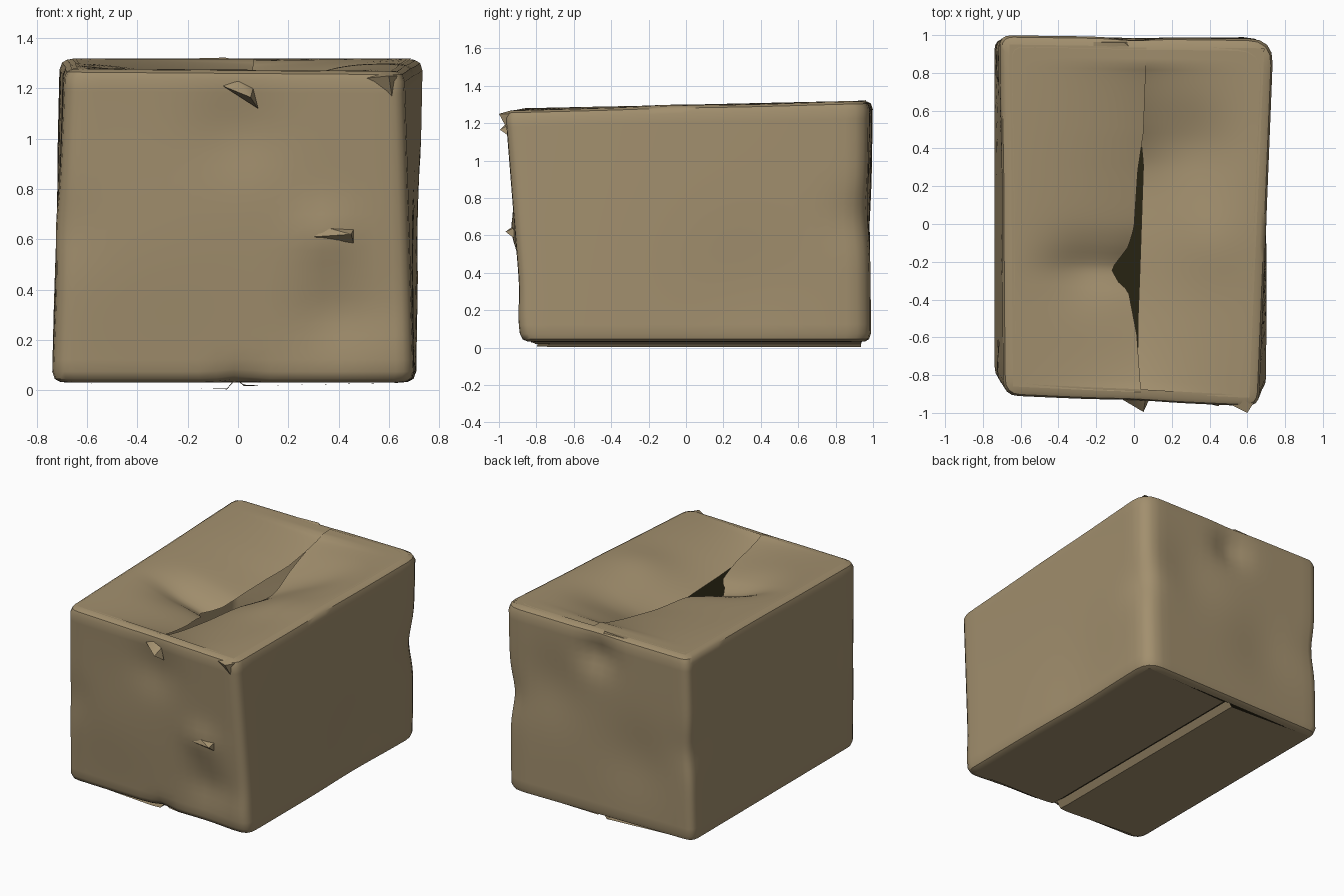
import bpy
import bmesh
import math
from mathutils import Vector

cube = bpy.data.objects.get("Cube")
if cube:
    bpy.data.objects.remove(cube, do_unlink=True)


def material(name, rgb):
    m = bpy.data.materials.new(name)
    m.use_nodes = True
    m.diffuse_color = (*rgb, 1)
    bsdf = m.node_tree.nodes["Principled BSDF"]
    bsdf.inputs["Base Color"].default_value = (*rgb, 1)
    bsdf.inputs["Roughness"].default_value = 0.9
    return m


CARDBOARD = material("cardboard", (0.36, 0.275, 0.155))
DARK = material("dark inside", (0.02, 0.017, 0.006))

# Box corners in the order front left, front right, back right, back left
BOTTOM = [Vector(p) for p in ((-.74, -.83, .03), (.70, -.87, .03), (.71, .99, .03), (-.74, .98, .03))]
TOP = [Vector(p) for p in ((-.69, -.91, 1.28), (.66, -.97, 1.27), (.74, .98, 1.32), (-.71, 1.0, 1.32))]
RADII = (.08, .07, .13, .06)

# Crumples: centre, push, radius
DENTS = [(Vector(c), Vector(d), r) for c, d, r in (
    ((.0, -.97, 1.02), (0, .03, 0), .17),
    ((-.35, -.93, .55), (0, -.015, 0), .35),
    ((.35, -.93, .62), (0, -.03, 0), .11),
    ((.38, -.9, .3), (0, .03, 0), .14),
    ((.6, -.9, .12), (0, -.02, 0), .15),
    ((.0, 1, 1.15), (0, -.05, 0), .12),
    ((.35, 1, .85), (0, -.025, 0), .25),
    ((-.3, 1, .5), (0, -.02, 0), .25),
    ((-.74, -.85, .65), (-.01, .02, 0), .15),
    ((.73, .95, .7), (-.025, -.02, 0), .15),
    ((-.73, .98, .65), (.02, -.01, 0), .15),
    ((.72, .3, .3), (-.02, 0, 0), .35),
    ((-.73, .2, .9), (.012, 0, 0), .35),
    ((-.3, -.25, 1.2), (0, 0, -.03), .18),
    ((.4, -.1, 1.25), (0, 0, .02), .2),
    ((.35, .45, 1.2), (0, 0, -.03), .2),
    ((0, -.88, .02), (0, .03, .02), .07),
)]


def crumple(p):
    shift = Vector((0, 0, 0))
    for centre, push, radius in DENTS:
        shift += push * math.exp(-((p - centre).length / radius) ** 2)
    return p + shift


def mix(table, y):
    # Linear lookup in a short list of (y, value) pairs
    for (a, va), (b, vb) in zip(table, table[1:]):
        if y <= b:
            return va + (vb - va) * max(0, (y - a) / (b - a))
    return table[-1][1]


def make_object(name, bm, mat):
    mesh = bpy.data.meshes.new(name)
    bm.to_mesh(mesh)
    bm.free()
    mesh.materials.append(mat)
    ob = bpy.data.objects.new(name, mesh)
    bpy.context.collection.objects.link(ob)
    PARTS.append(ob)
    return ob


PARTS = []


def panel(name, point, nu, nv, mat, flip=False):
    # Grid surface from a function of u and v
    bm = bmesh.new()
    rows = [[bm.verts.new(point(i / nu, j / nv)) for i in range(nu + 1)] for j in range(nv + 1)]
    for a, b in zip(rows, rows[1:]):
        for i in range(nu):
            quad = [a[i], a[i + 1], b[i + 1], b[i]]
            bm.faces.new(quad[::-1] if flip else quad)
    return make_object(name, bm, mat)


def corners_at(t, inset):
    out = []
    for k in range(4):
        p = BOTTOM[k].lerp(TOP[k], t)
        p.x -= math.copysign(inset, p.x)
        p.y -= math.copysign(inset, p.y)
        out.append(p)
    return out


def ring(t, inset):
    # Rounded rectangle through the four corners
    cs = corners_at(t, inset)
    arcs = []
    for k, c in enumerate(cs):
        r = RADII[k]
        a = c + (cs[k - 1] - c).normalized() * r
        b = c + (cs[(k + 1) % 4] - c).normalized() * r
        arcs.append([a.lerp(c, s / 4).lerp(c.lerp(b, s / 4), s / 4) for s in range(5)])
    pts = []
    for k, arc in enumerate(arcs):
        pts += arc
        nxt = arcs[(k + 1) % 4][0]
        pts += [arc[-1].lerp(nxt, s / 18) for s in range(1, 18)]
    return [crumple(p) for p in pts]


# Four walls with softened rims
levels = [(0, .06), (.003, .03), (.012, .01), (.035, 0)]
levels += [(.035 + .93 * i / 24, 0) for i in range(1, 25)]
levels += [(.988, .01), (.997, .03), (1, .065)]
bm = bmesh.new()
rings = [[bm.verts.new(p) for p in ring(t, inset)] for t, inset in levels]
for a, b in zip(rings, rings[1:]):
    for i in range(len(a)):
        j = (i + 1) % len(a)
        bm.faces.new((a[i], a[j], b[j], b[i]))
make_object("box_walls", bm, CARDBOARD)

# Top flaps sag towards a torn seam
LEFT_SEAM = [(-.9, .04), (-.56, .015), (-.33, -.03), (-.29, -.08), (-.22, -.12), (-.1, -.03),
             (0, .0), (.3, .02), (.5, .05), (.9, .065)]
RIGHT_SEAM = [(-.9, .02), (-.56, .02), (-.3, .03), (.3, .05), (.5, .03), (.9, .04)]


def flap_point(t, side, seam, sag):
    fl, fr, br, bl = corners_at(t, .05)

    def point(u, v):
        edge = fl.lerp(bl, v) if side < 0 else fr.lerp(br, v)
        far = fr.lerp(br, v) if side < 0 else fl.lerp(bl, v)
        x = edge.x + (seam(edge.y) - edge.x) * u
        p = edge.lerp(far, (x - edge.x) / (far.x - edge.x))
        p.z -= sag(u, v, p.y)
        return crumple(p)
    return point


def droop(v):
    return max(0, math.sin(math.pi * min(1, v / .95))) ** .7


def left_sag(u, v, y):
    return u ** 1.6 * droop(v) * (.11 + .05 * math.exp(-((y + .22) / .15) ** 2))


def right_sag(u, v, y):
    return u ** 1.8 * (.008 + droop(v) * (.13 + .1 * math.exp(-((y - .35) / .3) ** 2)))


panel("top_flap_a", flap_point(1, -1, lambda y: mix(LEFT_SEAM, y), left_sag), 24, 60, CARDBOARD)
panel("top_flap_b", flap_point(1, 1, lambda y: mix(RIGHT_SEAM, y), right_sag), 24, 60, CARDBOARD, True)

# Bottom flaps bow down and meet in a grooved seam
panel("bottom_flap_a", flap_point(0, -1, lambda y: -.01, lambda u, v, y:
      .028 * u - .04 * max(0, u - .95) / .05), 40, 20, CARDBOARD, True)
panel("bottom_flap_b", flap_point(0, 1, lambda y: -.01, lambda u, v, y:
      .014 * u - .03 * max(0, u - .95) / .05), 40, 20, CARDBOARD)


# Dark lining seen through the tear
def lining(name, origin, across, along):
    o, a, b = Vector(origin), Vector(across), Vector(along)
    panel(name, lambda u, v: o + a * u + b * v, 1, 1, DARK)


lining("floor_lining", (-.62, -.8, .08), (1.22, 0, 0), (0, 1.7, 0))
lining("side_lining", (.61, .9, .08), (0, -1.7, 0), (0, 0, 1.0))
lining("front_lining", (.61, -.8, .08), (-1.22, 0, 0), (0, 0, 1.0))


# Small folded scraps of board standing off the walls
def fold(name, outline, tip):
    bm = bmesh.new()
    rim = [bm.verts.new(p) for p in outline]
    top = bm.verts.new(tip)
    for i in range(len(rim)):
        bm.faces.new((rim[i], rim[(i + 1) % len(rim)], top))
    bmesh.ops.recalc_face_normals(bm, faces=bm.faces)
    make_object(name, bm, CARDBOARD)


fold("front_upper_fold", [(-.06, -.93, 1.21), (.08, -.93, 1.12), (.06, -.93, 1.2), (.0, -.93, 1.23)],
     (.05, -.995, 1.165))
fold("front_side_fold", [(.3, -.93, .61), (.46, -.92, .585), (.46, -.92, .64), (.36, -.93, .645)],
     (.45, -.965, .62))
fold("front_corner_fold", [(.5, -.95, 1.24), (.62, -.93, 1.12), (.65, -.92, 1.25), (.58, -.93, 1.27)],
     (.6, -1.0, 1.25))
fold("back_rim_fold", [(-.6, .97, 1.3), (-.02, .97, 1.29), (.05, .87, 1.3), (-.55, .9, 1.31)],
     (-.05, .96, 1.323))

# Smooth the soft board and keep the creases
bpy.ops.object.select_all(action="DESELECT")
for ob in PARTS:
    ob.select_set(True)
bpy.context.view_layer.objects.active = PARTS[0]
bpy.ops.object.shade_smooth_by_angle(angle=math.radians(40))
